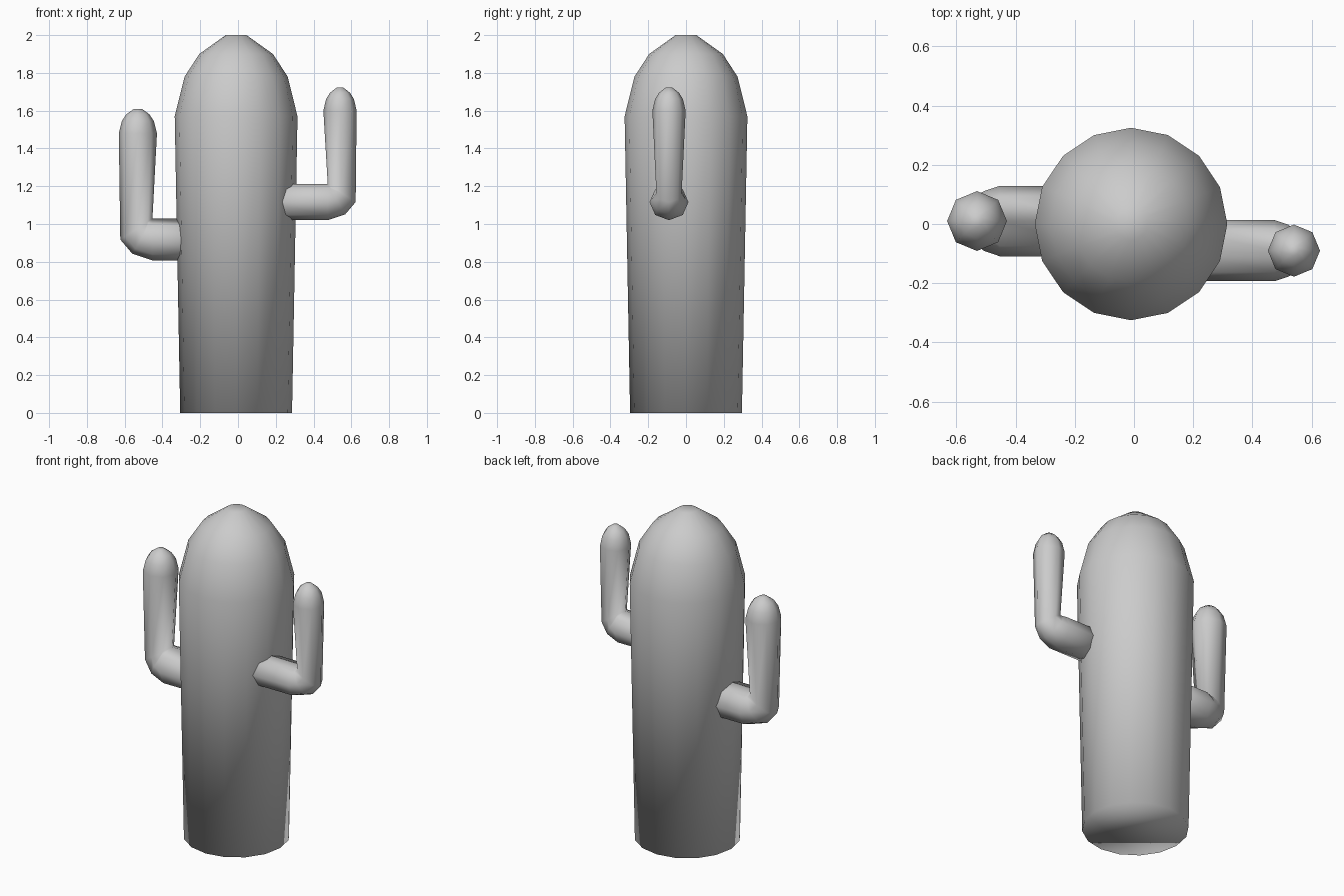
import bpy
import bmesh
from math import cos, sin, pi
from mathutils import Vector

if "Cube" in bpy.data.objects:
    bpy.data.objects.remove(bpy.data.objects["Cube"])

Y_AXIS = Vector((0, 1, 0))


def loft(name, rings, sides):
    """Skin rings given as (centre, half axis u, half axis v), capped at both ends."""
    bm = bmesh.new()
    loops = []
    for c, u, v in rings:
        loops.append([bm.verts.new(c + u * cos(2 * pi * i / sides) + v * sin(2 * pi * i / sides))
                      for i in range(sides)])
    for a, b in zip(loops, loops[1:]):
        for i in range(sides):
            j = (i + 1) % sides
            bm.faces.new((a[i], a[j], b[j], b[i]))
    bm.faces.new(loops[0])
    bm.faces.new(loops[-1])
    # the inner elbow vertices coincide, so weld them
    bmesh.ops.remove_doubles(bm, verts=bm.verts, dist=0.0005)
    bmesh.ops.recalc_face_normals(bm, faces=bm.faces)
    for f in bm.faces:
        f.smooth = True
    mesh = bpy.data.meshes.new(name)
    bm.to_mesh(mesh)
    bm.free()
    obj = bpy.data.objects.new(name, mesh)
    bpy.context.collection.objects.link(obj)
    return obj


def level_ring(x, y, z, r):
    return Vector((x, y, z)), Vector((r, 0, 0)), Y_AXIS * r


def arm(name, side, y, r, elbow_x, low, high, tip_x, tip_r, tip_z, top_z):
    """Bent arm: horizontal stub, elbow fanned round its inner corner, upright with domed tip."""
    def tilted(inner, outer, half_width):
        a = Vector((side * inner[0], y, inner[1]))
        b = Vector((side * outer[0], y, outer[1]))
        return (a + b) / 2, (b - a) / 2, Y_AXIS * half_width * side

    h = high - low
    corner = (elbow_x, high)
    rings = [
        tilted((0.15, high), (0.15, low), r),
        tilted(corner, (elbow_x, low), r),
        tilted(corner, (elbow_x + 0.48 * h, low + 0.16 * h), r * 0.85),
        tilted(corner, (elbow_x + 0.77 * h, low + 0.5 * h), r * 0.65),
    ]
    for t, k in [(0, 1), (0.5, 0.84), (0.78, 0.6), (1, 0.2)]:
        z = tip_z + t * (top_z - tip_z)
        rings.append(tilted((tip_x - tip_r * k, z), (tip_x + tip_r * k, z), tip_r * k))
    return loft(name, rings, 8)


# trunk with domed top
profile = [(0.296, 0), (0.325, 1.57), (0.273, 1.78), (0.195, 1.90), (0.055, 2.0)]
loft("trunk", [level_ring(-0.01, 0, z, r) for r, z in profile], 16)

# arms
arm("right_arm", 1, -0.09, 0.103, 0.475, 1.02, 1.212, 0.54, 0.088, 1.60, 1.722)
arm("left_arm", -1, 0.01, 0.119, 0.453, 0.807, 1.028, 0.53, 0.101, 1.48, 1.61)
